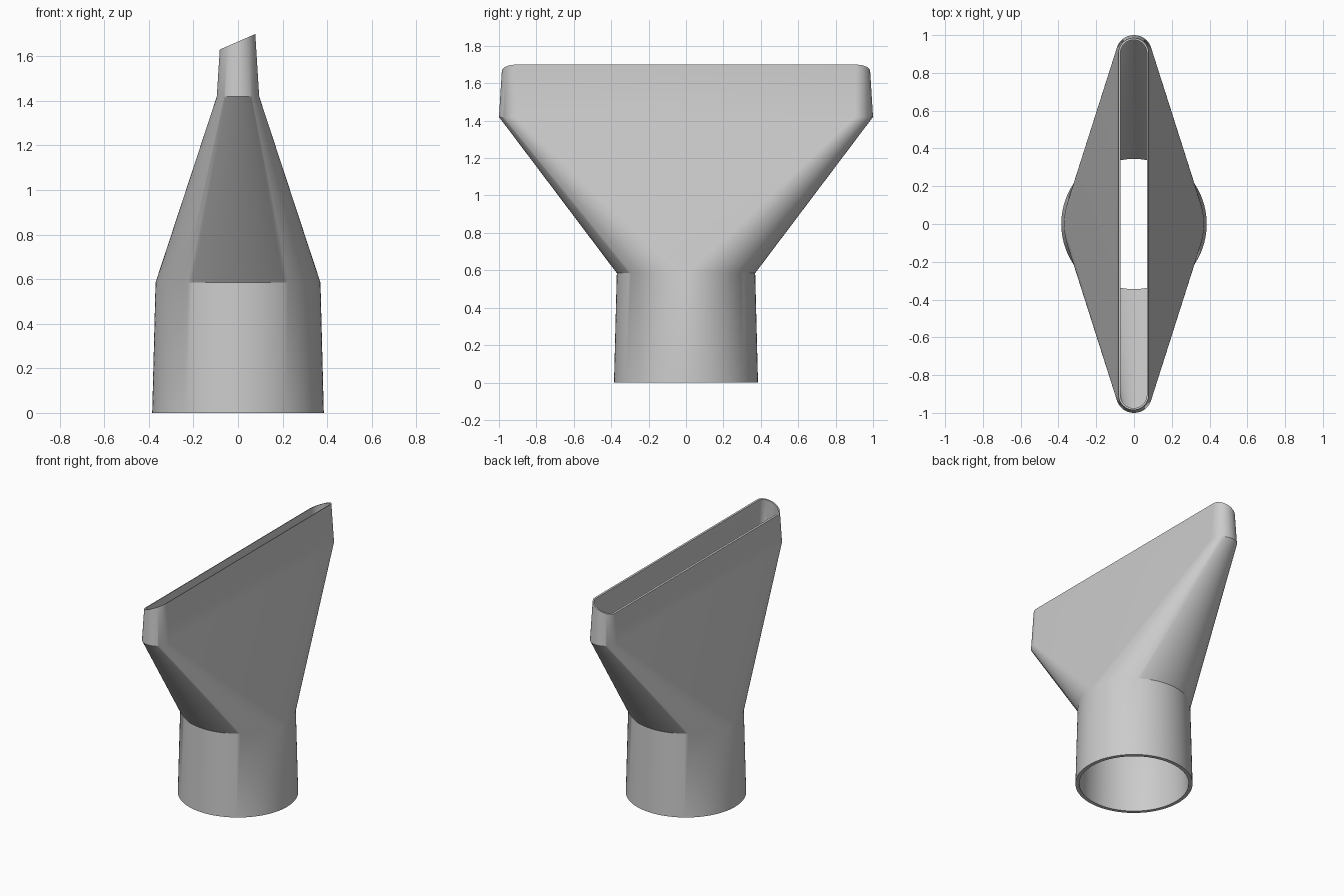
import bpy, bmesh
from math import sin, cos, pi, radians

if "Cube" in bpy.data.objects:
    bpy.data.objects.remove(bpy.data.objects["Cube"], do_unlink=True)

HALF = 48            # segments per half turn
CAP = 0.905          # centre of the slot's rounded ends
JOINT, SLOT = 0.585, 1.42


def ring(radius, offset, height):
    """Stadium outline: two half circles pulled apart along y."""
    pts = []
    for side in (1, -1):
        for i in range(HALF + 1):
            a = pi * i / HALF + (0 if side == 1 else pi)
            r = radius(a)
            x = r * cos(a)
            pts.append((x, r * sin(a) + side * offset, height(x)))
    return pts


def flat(z):
    return lambda x: z


def slanted(x):
    return 1.666 + 0.436 * x


def shell(wall_tube, wall_slot):
    """Rings from the tube mouth up to the slanted slot mouth."""
    tip = 0.0796 - wall_slot
    return [
        ring(lambda a: 0.385 - wall_tube, 0, flat(0)),
        ring(lambda a: 0.37 - wall_tube, 0, flat(JOINT)),
        ring(lambda a: 0.095 - wall_slot, CAP, flat(SLOT)),
        ring(lambda a: tip / (1 + 0.027 * cos(a)), CAP, slanted),
    ]


# Hollow nozzle: outer skin up, inner skin back down, closed at both rims
bm = bmesh.new()
loops = [[bm.verts.new(p) for p in r]
         for r in shell(0, 0) + shell(0.025, 0.01)[::-1]]
for low, high in zip(loops, loops[1:] + loops[:1]):
    n = len(low)
    for i in range(n):
        j = (i + 1) % n
        bm.faces.new((low[i], low[j], high[j], high[i]))
bmesh.ops.remove_doubles(bm, verts=bm.verts, dist=0.0001)
bmesh.ops.recalc_face_normals(bm, faces=bm.faces)
mesh = bpy.data.meshes.new("nozzle")
bm.to_mesh(mesh)
bm.free()
nozzle = bpy.data.objects.new("nozzle", mesh)
bpy.context.collection.objects.link(nozzle)

# Plain grey plastic
grey = bpy.data.materials.new("grey plastic")
grey.use_nodes = True
colour = (0.6, 0.6, 0.6, 1)
grey.diffuse_color = colour
grey.node_tree.nodes["Principled BSDF"].inputs["Base Color"].default_value = colour
mesh.materials.append(grey)

# Smooth skin with crisp rims
bpy.ops.object.select_all(action="DESELECT")
nozzle.select_set(True)
bpy.context.view_layer.objects.active = nozzle
bpy.ops.object.shade_smooth_by_angle(angle=radians(30))
